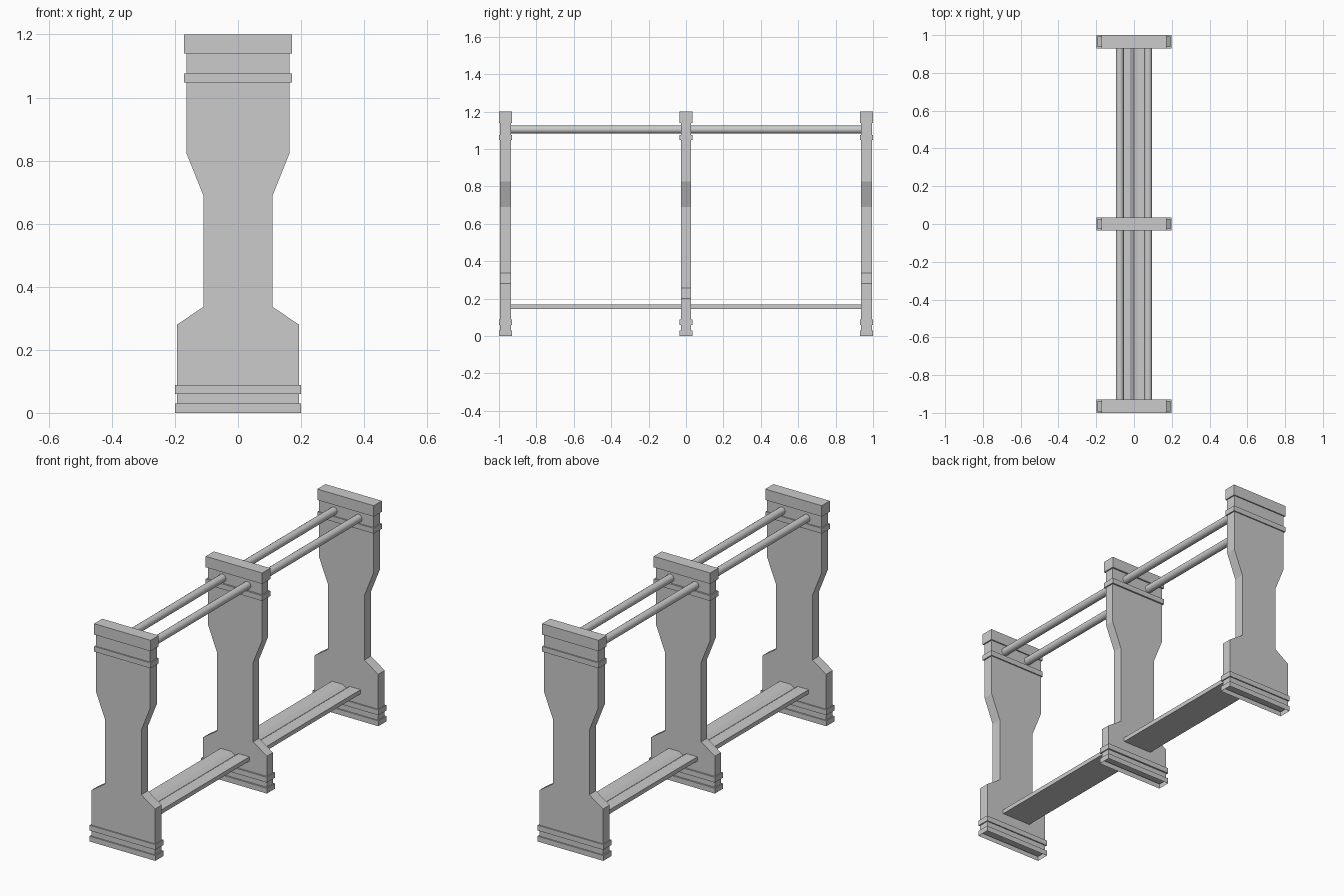
import bpy, bmesh, math
from mathutils import Matrix

if "Cube" in bpy.data.objects:
    bpy.data.objects.remove(bpy.data.objects["Cube"])


def finish(name, bm):
    bmesh.ops.recalc_face_normals(bm, faces=bm.faces)
    me = bpy.data.meshes.new(name)
    bm.to_mesh(me)
    bm.free()
    ob = bpy.data.objects.new(name, me)
    bpy.context.collection.objects.link(ob)
    return ob


def extrude_xz(name, profile, y0, y1):
    """Extrude a closed x/z outline along y."""
    bm = bmesh.new()
    face = bm.faces.new([bm.verts.new((x, y0, z)) for x, z in profile])
    res = bmesh.ops.extrude_face_region(bm, geom=[face], use_keep_orig=True)
    moved = [g for g in res["geom"] if isinstance(g, bmesh.types.BMVert)]
    bmesh.ops.translate(bm, verts=moved, vec=(0, y1 - y0, 0))
    return finish(name, bm)


def band(name, half_w, y, z0, z1, open_bottom=False):
    """Rectangular trim band around a post."""
    bm = bmesh.new()
    bmesh.ops.create_cube(bm, size=1, matrix=Matrix.Translation((0, y, (z0 + z1) / 2))
                          @ Matrix.Diagonal((2 * half_w, 0.07, z1 - z0, 1)))
    if open_bottom:
        bm.normal_update()
        low = [f for f in bm.faces if f.normal.z < -0.9]
        bmesh.ops.delete(bm, geom=low, context='FACES')
        me_faces = bm.faces
        for f in me_faces:
            f.smooth = False
    return finish(name, bm)


# Upright posts: the middle one has a lower shoulder and is slightly thinner
for label, y, shoulder, depth in (("front", -0.965, 0.28, 0.057),
                                  ("middle", 0.0, 0.20, 0.052),
                                  ("back", 0.965, 0.28, 0.057)):
    half = [(0.193, 0.02), (0.193, shoulder), (0.11, shoulder + 0.056),
            (0.11, 0.69), (0.164, 0.825), (0.164, 1.18)]
    outline = half + [(-x, z) for x, z in reversed(half)]
    extrude_xz(label + "_post", outline, y - depth / 2, y + depth / 2)
    # Foot, lower trim, upper trim and cap
    band(label + "_foot", 0.199, y, 0.0, 0.029, open_bottom=True)
    band(label + "_lower_trim", 0.199, y, 0.06, 0.089)
    band(label + "_upper_trim", 0.171, y, 1.047, 1.076)
    band(label + "_cap", 0.171, y, 1.14, 1.2)

# Round top rails
for label, x in (("left", -0.075), ("right", 0.075)):
    bm = bmesh.new()
    bmesh.ops.create_cone(bm, cap_ends=True, segments=16, radius1=0.021, radius2=0.021,
                          depth=1.9, matrix=Matrix.Translation((x, 0, 1.104))
                          @ Matrix.Rotation(math.pi / 2, 4, 'X'))
    for f in bm.faces:
        f.smooth = len(f.verts) == 4
    finish(label + "_rail", bm)

# Bottom stretcher board with a shallow groove along its top
extrude_xz("stretcher", [(-0.087, 0.145), (0.087, 0.145), (0.087, 0.168), (0.022, 0.168),
                         (0, 0.153), (-0.022, 0.168), (-0.087, 0.168)], -0.95, 0.95)
